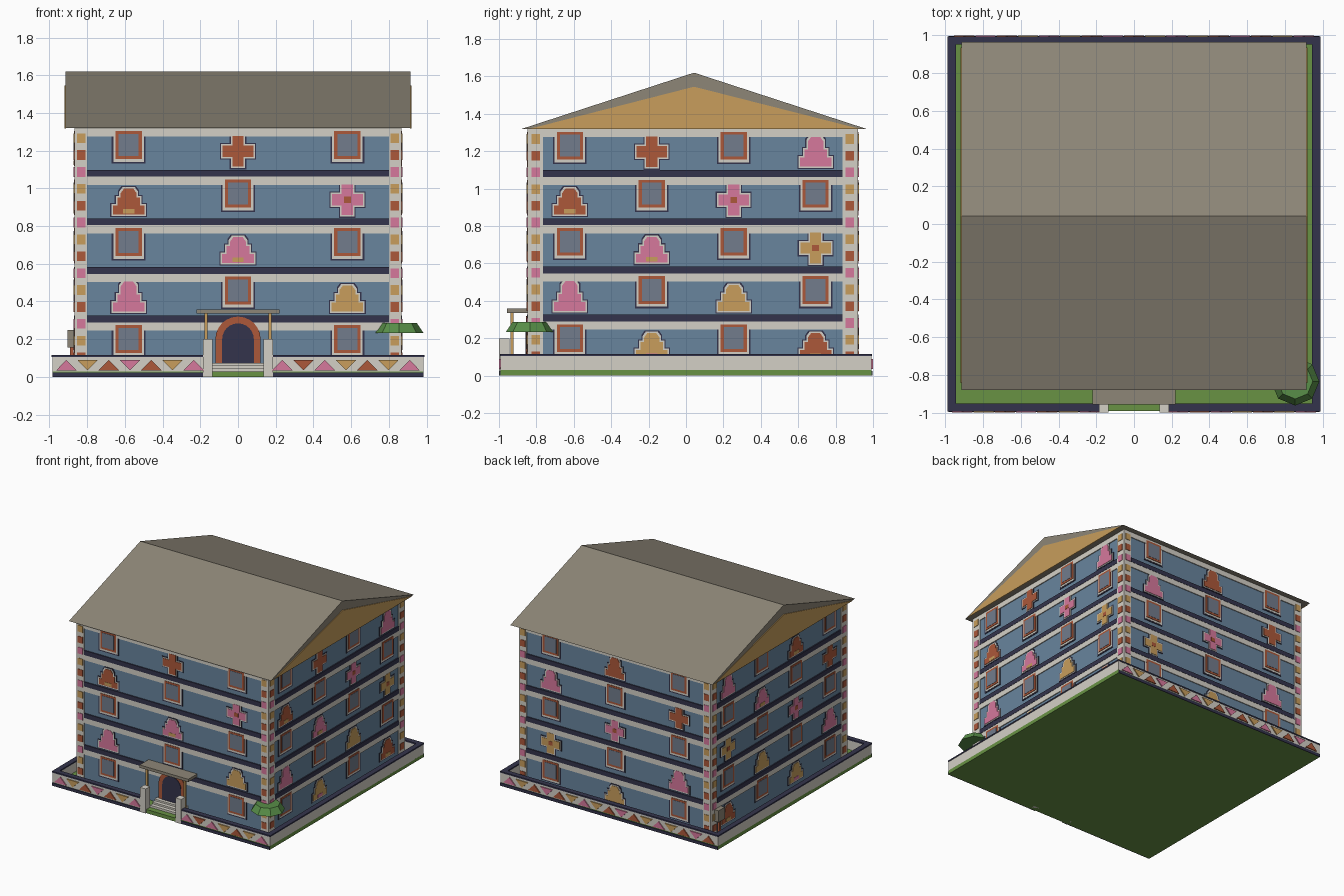
import bpy, bmesh, math
from mathutils import Vector

if "Cube" in bpy.data.objects:
    bpy.data.objects.remove(bpy.data.objects["Cube"])

# ---------- materials ----------
def lin(c):
    c /= 255
    return c / 12.92 if c <= 0.04045 else ((c + 0.055) / 1.055) ** 2.4

COLORS = dict(white=(212, 208, 198), blue=(104, 133, 158), navy=(52, 52, 76), rust=(172, 88, 58),
              pink=(214, 120, 156), tan=(200, 158, 92), grass=(104, 146, 68), leaf=(88, 142, 72),
              glass=(114, 124, 140), roof=(141, 134, 119))
MATS = {}
for n, rgb in COLORS.items():
    MATS[n] = bpy.data.materials.new(n)
    MATS[n].diffuse_color = (*[lin(c) for c in rgb], 1)

# ---------- helpers: every part gathers its pieces in one bmesh ----------
PARTS = {}

def part(name, mat):
    return PARTS.setdefault((name, mat), bmesh.new())

def prism(name, mat, pts, offset):
    """Extrude a closed polygon of 3D points by an offset vector."""
    bm = part(name, mat)
    a = [bm.verts.new(p) for p in pts]
    b = [bm.verts.new(Vector(p) + offset) for p in pts]
    bm.faces.new(a)
    bm.faces.new(b[::-1])
    for i in range(len(a)):
        j = (i + 1) % len(a)
        bm.faces.new((a[i], b[i], b[j], a[j]))

def box(name, mat, x0, x1, y0, y1, z0, z1):
    prism(name, mat, [(x0, y0, z0), (x1, y0, z0), (x1, y1, z0), (x0, y1, z0)], Vector((0, 0, z1 - z0)))

def plate(name, mat, side, pts, d1, d0=0.0):
    """Flat profile (u, z) laid on a side wall, from depth d0 out to d1."""
    c, r, n, dist = side
    prism(name, mat, [c + r * u + n * (dist + d0) + Vector((0, 0, z)) for u, z in pts], n * (d1 - d0))

def rect(u0, u1, z0, z1):
    return [(u0, z0), (u1, z0), (u1, z1), (u0, z1)]

X, Y = Vector((1, 0, 0)), Vector((0, 1, 0))
CY, HX, HY = 0.036, 0.861, 0.877
C = Vector((0, CY, 0))
FRONT, RIGHT, BACK, LEFT = (C, X, -Y, HY), (C, Y, X, HX), (C, -X, Y, HY), (C, -Y, -X, HX)
TOP, STEP = 1.319, 0.2573

# ---------- garden and perimeter wall ----------
box("garden", "grass", -0.985, 0.985, -0.992, 0.992, 0, 0.03)
WX, WY, T = 0.985, 0.992, 0.04
for name, mat, z0, z1, e in (("garden_wall", "white", 0.025, 0.105, 0), ("wall_cap", "navy", 0.105, 0.116, 0.003)):
    for s in (-1, 1):
        xs = sorted((s * (WX + e), s * (WX - T)))
        box(name, mat, *xs, -WY - e, WY + e, z0, z1)
        xs = sorted((s * 0.15, s * (WX - T)))
        box(name, mat, *xs, -WY - e, -WY + T, z0, z1)
    box(name, mat, -WX + T, WX - T, WY - T, WY + e, z0, z1)

# painted triangles on the front and back walls
def triangle(side, u, up, mat):
    a, b = (0.035, 0.09) if up else (0.09, 0.035)
    plate("wall_triangles", mat, side, [(u - 0.054, a), (u + 0.054, a), (u, b)], 0.008)

O = Vector((0, 0, 0))
WF, WB = (O, X, -Y, WY), (O, -X, Y, WY)
for start, cols in ((-0.91, "pink tan rust pink rust tan pink"), (0.235, "pink rust pink tan rust tan pink")):
    for i, m in enumerate(cols.split()):
        triangle(WF, start + i * 0.1125, i % 2 == 0, m)
for i in range(17):
    triangle(WB, -0.9 + i * 0.1125, i % 2 == 0, ("pink", "tan", "rust", "pink", "rust", "tan")[i % 6])
for s in (-1, 1):
    plate("wall_base", "navy", WF, rect(*sorted((s * 0.15, s * 0.985)), 0, 0.024), 0.006)
plate("wall_base", "navy", WB, rect(-0.985, 0.985, 0, 0.024), 0.006)

# ---------- building body, floor bands, corner strips ----------
box("building", "blue", -HX, HX, CY - HY, CY + HY, 0.03, TOP)
for side, edge in ((FRONT, HX), (RIGHT, HY), (BACK, HX), (LEFT, HY)):
    for f in range(5):
        t = TOP - f * STEP
        plate("floor_bands_light", "white", side, rect(-0.8, 0.8, t - 0.043, t), 0.007)
        if f:
            plate("floor_bands_dark", "navy", side, rect(-0.8, 0.8, t, t + 0.037), 0.009)
    for s in (-1, 1):
        plate("corner_strips", "white", side, rect(*sorted((s * 0.8, s * (edge + 0.007))), 0.03, TOP), 0.007)
        u = s * (0.5 * (0.8 + edge) + 0.001)
        for i in range(14):
            z = 1.266 - i * 0.0895
            plate("corner_squares", ("tan", "rust", "pink")[i % 3], side,
                  rect(u - 0.022, u + 0.022, z - 0.026, z + 0.026), 0.011, 0.006)

# ---------- windows and painted motifs ----------
def window(side, u, t):
    plate("window_outline", "navy", side, rect(u - 0.09, u + 0.09, t - 0.187, t - 0.035), 0.004)
    plate("window_surround", "white", side, rect(u - 0.081, u + 0.081, t - 0.178, t - 0.012), 0.006)
    plate("window_frame", "rust", side, rect(u - 0.07, u + 0.07, t - 0.163, t - 0.015), 0.01, 0.004)
    plate("window_glass", "glass", side, rect(u - 0.053, u + 0.053, t - 0.147, t - 0.03), 0.012, 0.006)

def stepped(u, z, g, h):
    half = [(0.084 + g, z - g), (0.084 + g, z + 0.047 + g), (0.06 + g, z + 0.047 + g), (0.06 + g, z + 0.09 + g),
            (0.042 + g, z + 0.09 + g), (0.042 + g, z + h - 0.025 + g), (0.024 + g, z + h + g)]
    return [(u + a, b) for a, b in half] + [(u - a, b) for a, b in half[::-1]]

def cross(u, z, g):
    a, b = 0.03 + g, 0.082 + g
    q = [(b, -a), (b, a), (a, a), (a, b), (-a, b), (-a, a), (-b, a), (-b, -a), (-a, -a), (-a, -b), (a, -b), (a, -a)]
    return [(u + p, z + r) for p, r in q]

def motif(side, u, t, code):
    kind, col, detail = code[0], {"r": "rust", "p": "pink", "t": "tan"}[code[1]], code[2:]
    def shape(g):
        if kind == "x":
            return cross(u, t - 0.122, g)
        return stepped(u, t - 0.2, g, 0.138 if detail or code[1] == "t" else 0.158)
    plate("motif_outline", "navy", side, shape(0.014), 0.004)
    plate("motif_border", "white", side, shape(0.008), 0.006)
    plate("motif_fill", col, side, shape(0), 0.009)
    if detail:
        d = "rust" if kind == "x" else "pink" if col == "tan" else "tan"
        r = rect(u - 0.018, u + 0.018, t - 0.138, t - 0.106) if kind == "x" else rect(u - 0.03, u + 0.03, t - 0.195, t - 0.17)
        plate("motif_detail", d, side, r, 0.011, 0.006)

# rows from the top floor down; w window, x cross, s stepped, then colour and a + for a centre detail
three, four = (-0.58, 0, 0.58), (-0.657, -0.219, 0.219, 0.657)
LAYOUT = (
    (FRONT, three, "w xr w / sr+ w xp+ / w sp+ w / sp w st / w - w"),
    (RIGHT, four, "w xr w sp / sr+ w xp+ w / w sp+ w xt+ / sp w st w / w st+ w sr+"),
    (BACK, three, "w sr w / sp w xr / w xp+ w / xt+ w sp / w st w"),
    (LEFT, four, "sp w sr+ w / w sp+ w xr / xt+ w xp+ w / w st w sp / sr+ w st+ w"))
for side, us, rows in LAYOUT:
    for f, row in enumerate(rows.split("/")):
        for u, code in zip(us, row.split()):
            if code == "w":
                window(side, u, TOP - f * STEP)
            elif code != "-":
                motif(side, u, TOP - f * STEP, code)

# ---------- roof with coloured gables ----------
prism("roof", "roof", [(-0.914, -0.88, TOP), (-0.914, 0.966, TOP), (-0.914, 0.043, 1.62)], X * 1.828)
for s in (-1, 1):
    prism("gables", "tan", [(s * 0.912, CY - 0.88, TOP - 0.001), (s * 0.912, CY + 0.9, TOP - 0.001), (s * 0.912, 0.043, 1.545)],
          X * s * 0.007)

# ---------- entrance: arched door, steps, canopy, gate posts ----------
def arch(w):
    return [(-w, 0.06), (w, 0.06)] + [(w * math.cos(math.pi * i / 12), 0.2 + w * math.sin(math.pi * i / 12)) for i in range(13)]

plate("door_surround", "rust", FRONT, arch(0.12), 0.014)
plate("door", "navy", FRONT, arch(0.084), 0.018, 0.01)
for i in range(3):
    box("steps", "white", -0.135, 0.135, -0.945 + i * 0.03, -0.84, 0.03, 0.047 + i * 0.014)
box("porch_roof", "roof", -0.22, 0.22, -0.957, -0.84, 0.335, 0.358)
for s in (-1, 1):
    box("porch_posts", "tan", s * 0.17 - 0.008, s * 0.17 + 0.008, -0.938, -0.922, 0.03, 0.335)
    box("gate_posts", "white", s * 0.16 - 0.025, s * 0.16 + 0.025, -1.0, -0.945, 0, 0.2)

# ---------- corner shrub canopy and side meter box ----------
bm = part("corner_tree", "leaf")
res = bmesh.ops.create_cone(bm, cap_ends=True, segments=8, radius1=0.128, radius2=0.093, depth=0.052)
bmesh.ops.translate(bm, verts=res["verts"], vec=(0.855, -0.835, 0.26))
box("meter_box", "roof", -0.905, -0.86, 0.79, 0.87, 0.155, 0.25)
box("meter_post", "rust", -0.89, -0.872, 0.82, 0.84, 0.03, 0.155)

# ---------- turn the gathered parts into objects ----------
for (name, mat), bm in PARTS.items():
    bmesh.ops.recalc_face_normals(bm, faces=bm.faces)
    twin = sum(k[0] == name for k in PARTS) > 1
    me = bpy.data.meshes.new(name)
    bm.to_mesh(me)
    bm.free()
    me.materials.append(MATS[mat])
    bpy.context.collection.objects.link(bpy.data.objects.new(f"{name}_{mat}" if twin else name, me))

for m in bpy.data.materials:
    if m.users and not m.is_grease_pencil:
        m.use_nodes = True
        m.node_tree.nodes["Principled BSDF"].inputs["Base Color"].default_value = m.diffuse_color
